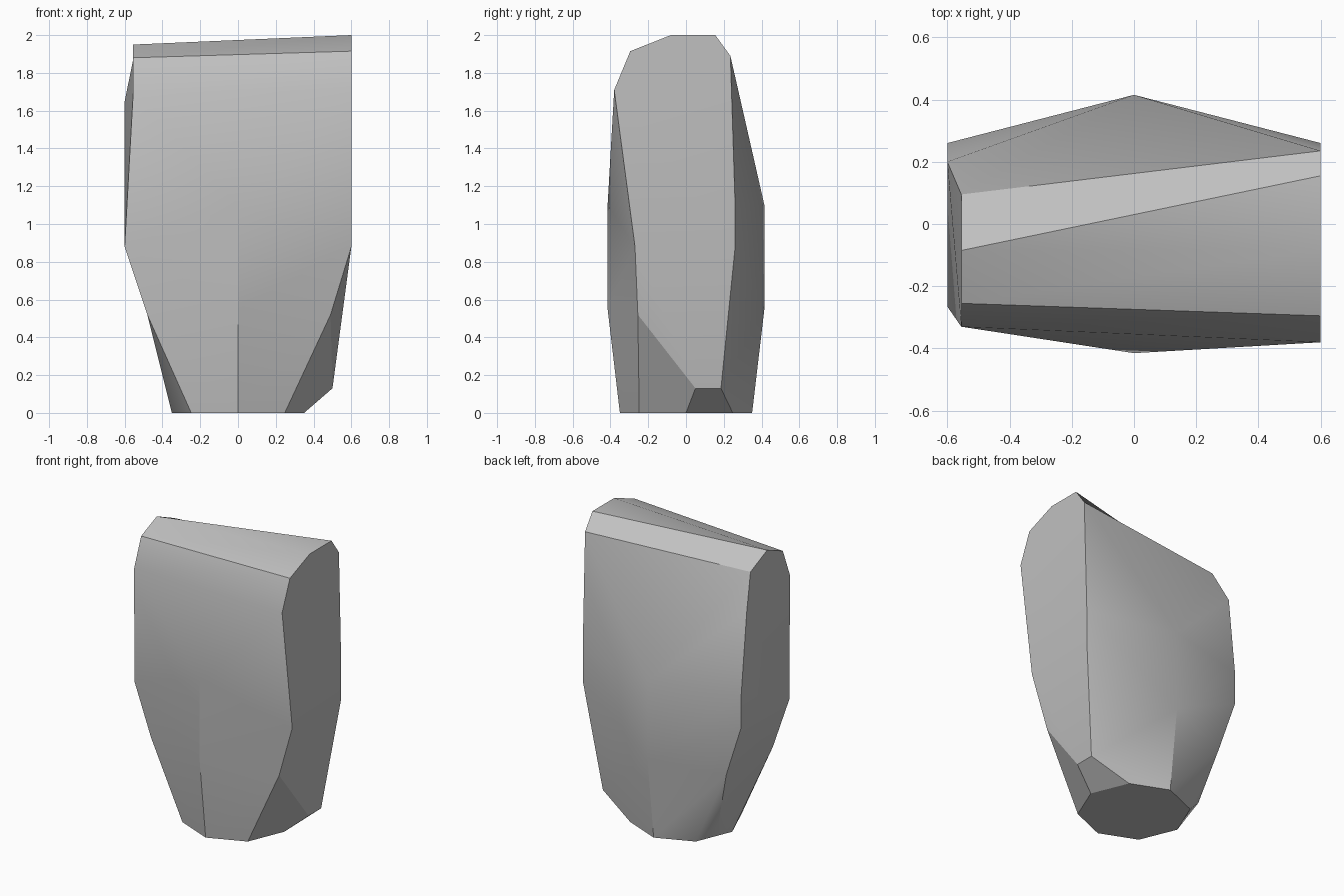
import bpy, bmesh, math

if "Cube" in bpy.data.objects:
    bpy.data.objects.remove(bpy.data.objects["Cube"], do_unlink=True)

bm = bmesh.new()


def points(*coords):
    return [bm.verts.new(c) for c in coords]


def face(*verts):
    bm.faces.new(list(dict.fromkeys(verts)))


def strip(chain_a, chain_b):
    """Join two chains; a repeated point gives a triangle."""
    for i in range(len(chain_a) - 1):
        face(chain_a[i], chain_a[i + 1], chain_b[i + 1], chain_b[i])


# Octagonal foot
foot = points(*[(r * math.cos(a), r * math.sin(a), 0)
                for r, a in ((0.35, i * math.pi / 4) for i in range(8))])
b0, b1, b2, b3, b4, b5, b6, b7 = foot

# Bulging middle ridges, front and back
f1, f2, k1, k2 = points(*[(0, y, z) for y in (-0.415, 0.415) for z in (0.55, 1.1)])

# Rim of the +x end, front edge upward, over the top and down the back
p1, p2, p3, p4, p5, p6, p7, p8, p9, p10, p11 = points(
    (0.49, -0.255, 0.52), (0.6, -0.27, 0.88), (0.6, -0.38, 1.71),
    (0.6, -0.295, 1.915), (0.6, -0.08, 2.0), (0.6, 0.155, 2.0),
    (0.6, 0.235, 1.89), (0.6, 0.26, 1.1), (0.6, 0.26, 0.88),
    (0.5, 0.185, 0.13), (0.5, 0.05, 0.13))

# Rim of the -x end, in the same order
m1, m2, m3, m4, m5, m6, m7, m8, m9, m10, m11 = points(
    (-0.48, -0.255, 0.52), (-0.6, -0.265, 0.88), (-0.555, -0.33, 1.69),
    (-0.555, -0.255, 1.88), (-0.555, -0.085, 1.95), (-0.555, 0.095, 1.87),
    (-0.6, 0.2, 1.65), (-0.6, 0.26, 1.1), (-0.6, 0.26, 0.88),
    (-0.48, 0.25, 0.52), (-0.37, 0.18, 0.12))

# Underside
face(*foot)

# Front
strip([b6, f1, f2, f2], [b7, p1, p2, p3])
strip([b6, f1, f2, f2], [b5, m1, m2, m3])
face(f2, p3, m3)

# Top
strip([m3, m4, m5, m5, m6], [p3, p4, p5, p6, p7])

# Back
strip([b2, k1, k1, k2, k2], [b1, p10, p9, p8, p7])
strip([b2, k1, k1, k2, k2, k2], [b3, m10, m9, m8, m7, m6])
face(k2, p7, m6)

# +x end
face(p2, p3, p4, p5, p6, p7, p8, p9)
face(p1, p2, p9, p10, p11)
face(b0, b7, p1, p11)
face(b0, p11, p10, b1)

# -x end
strip([b4, m1, m2, m2, m2, m3, m4, m5],
      [m11, m10, m9, m8, m7, m7, m6, m6])
face(b4, b5, m1)
face(b3, b4, m11)
face(b3, m11, m10)

bmesh.ops.recalc_face_normals(bm, faces=bm.faces)
mesh = bpy.data.meshes.new("rock")
bm.to_mesh(mesh)
bm.free()

# Stone colour
stone = bpy.data.materials.new("stone_grey")
stone.use_nodes = True
grey = (0.53, 0.53, 0.53, 1)
stone.diffuse_color = grey
stone.node_tree.nodes["Principled BSDF"].inputs["Base Color"].default_value = grey
mesh.materials.append(stone)

rock = bpy.data.objects.new("rock", mesh)
bpy.context.collection.objects.link(rock)
bpy.ops.object.select_all(action="DESELECT")
rock.select_set(True)
bpy.context.view_layer.objects.active = rock
bpy.ops.object.shade_smooth_by_angle(angle=math.radians(30))
